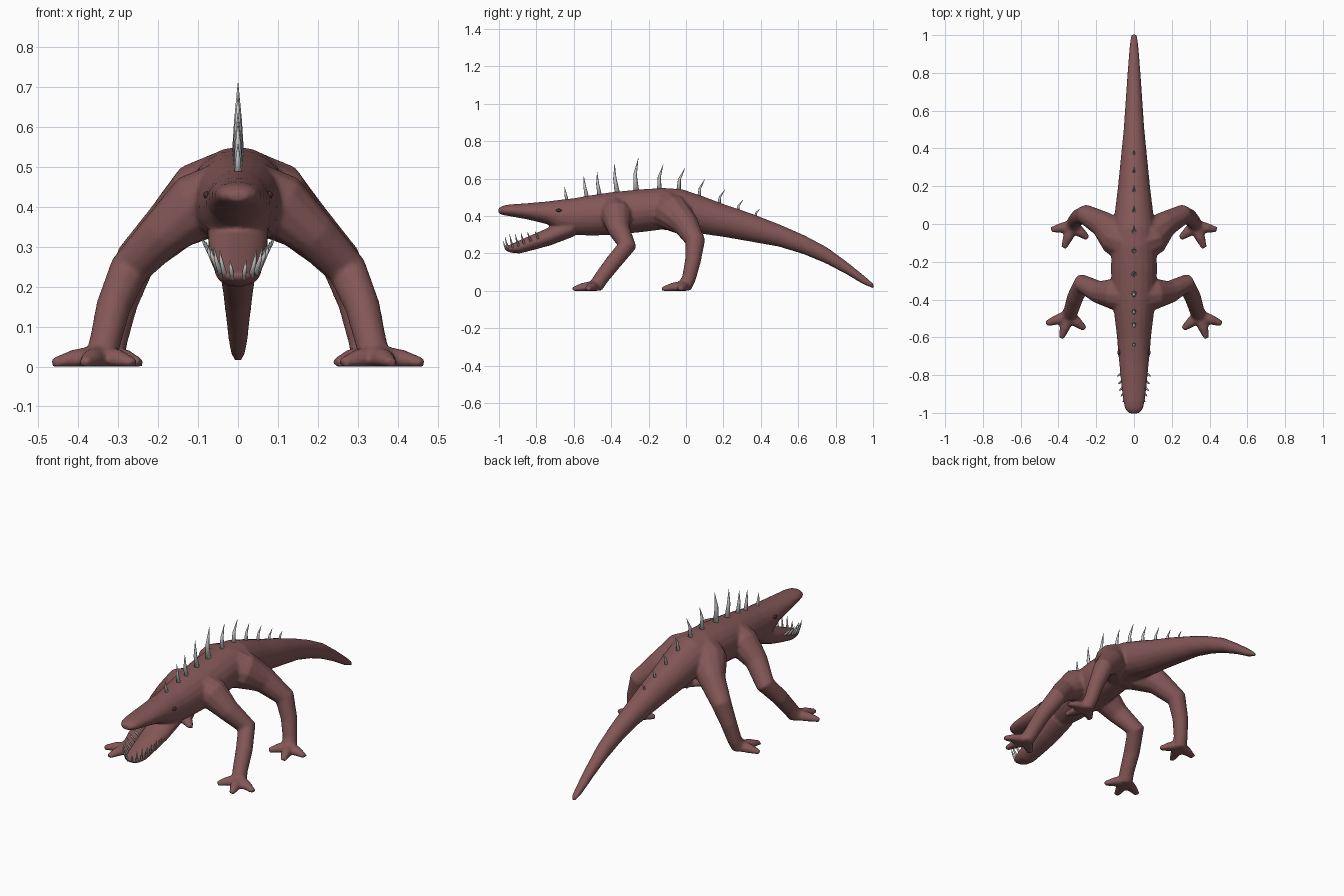
import bpy, bmesh, math
from mathutils import Vector

if "Cube" in bpy.data.objects:
    bpy.data.objects.remove(bpy.data.objects["Cube"])


def skin_rings(bm, rings):
    """Bridge a list of equally sized point rings and cap both ends."""
    vs = [[bm.verts.new(p) for p in r] for r in rings]
    n = len(vs[0])
    for a, b in zip(vs, vs[1:]):
        for i in range(n):
            j = (i + 1) % n
            bm.faces.new((a[i], a[j], b[j], b[i]))
    bm.faces.new(vs[0][::-1])
    bm.faces.new(vs[-1])


def trunk(bm, stations, sides=20):
    """Elliptical loft along y from (y, low z, high z, half width)."""
    ang = [2 * math.pi * i / sides for i in range(sides)]
    skin_rings(bm, [[(w * math.cos(a), y, (lo + hi) / 2 + (hi - lo) / 2 * math.sin(a)) for a in ang]
                    for y, lo, hi, w in stations])


def tube(bm, pts, ref, sides=12, flip=1, ground=False):
    """Round tube through (x, y, z, radius), optionally cut flat at z = 0."""
    P = [Vector((p[0] * flip, p[1], p[2])) for p in pts]
    rings = []
    for i, c in enumerate(P):
        t = (P[min(i + 1, len(P) - 1)] - P[max(i - 1, 0)]).normalized()
        u = t.cross(Vector(ref)).normalized()
        v = t.cross(u)
        ring = []
        for k in range(sides):
            a = 2 * math.pi * k / sides
            q = c + pts[i][3] * (math.cos(a) * u + math.sin(a) * v)
            if ground:
                q.z = max(q.z, 0)
            ring.append(q)
        rings.append(ring)
    skin_rings(bm, rings)


def finish(bm, name, mat=None):
    bmesh.ops.recalc_face_normals(bm, faces=bm.faces)
    me = bpy.data.meshes.new(name)
    bm.to_mesh(me)
    bm.free()
    for p in me.polygons:
        p.use_smooth = True
    ob = bpy.data.objects.new(name, me)
    bpy.context.collection.objects.link(ob)
    if mat:
        me.materials.append(mat)
    return ob


def colour(name, rgb):
    m = bpy.data.materials.new(name)
    m.diffuse_color = (*rgb, 1)
    m.use_nodes = True
    m.node_tree.nodes["Principled BSDF"].inputs["Base Color"].default_value = m.diffuse_color
    return m


hide = colour("hide", (0.23, 0.095, 0.095))
dark = colour("dark_eye", (0.07, 0.03, 0.03))

# Upper jaw, torso and tail
bm = bmesh.new()
trunk(bm, [(-1.003, .415, .44, .025), (-.98, .405, .455, .047), (-.94, .398, .462, .057),
           (-.85, .382, .468, .068), (-.74, .355, .478, .078), (-.67, .31, .487, .085),
           (-.6, .298, .495, .09), (-.5, .295, .512, .102), (-.4, .298, .527, .115),
           (-.25, .312, .542, .122), (-.12, .328, .55, .12), (-.02, .33, .543, .112),
           (.1, .302, .502, .097), (.2, .288, .464, .085), (.35, .262, .413, .07),
           (.5, .235, .355, .055), (.63, .195, .298, .046), (.75, .145, .235, .038),
           (.86, .087, .155, .03), (.95, .033, .083, .023), (1.003, .012, .037, .015)])

# Lower jaw
trunk(bm, [(-.968, .217, .236, .03), (-.94, .204, .247, .046), (-.89, .199, .27, .057),
           (-.8, .222, .309, .067), (-.72, .244, .345, .074), (-.6, .29, .40, .078)])

# Legs with palms, then three spread toes each
front = [(.03, -.38, .42, .095), (.11, -.37, .40, .083), (.19, -.36, .33, .06),
         (.275, -.315, .24, .05), (.312, -.39, .15, .044), (.332, -.455, .065, .04),
         (.345, -.485, .018, .04)]
hind = [(.03, -.1, .43, .11), (.095, -.07, .415, .098), (.165, 0, .355, .07),
        (.257, .05, .265, .053), (.293, .037, .16, .043), (.314, .015, .065, .038),
        (.325, -.01, .018, .04)]
front_tips = [(.465, -.527), (.385, -.605), (.26, -.555)]
hind_tips = [(.438, -.03), (.372, -.127), (.245, -.075)]
for s in (1, -1):
    for leg, tips in ((front, front_tips), (hind, hind_tips)):
        tube(bm, leg, (0, 1, 0), flip=s, ground=True)
        ax, ay = leg[-1][:2]
        for tx, ty in tips:
            mx, my = ax + (tx - ax) * .55, ay + (ty - ay) * .55
            tube(bm, [(ax, ay, .022, .034), (mx, my, .016, .027), (tx, ty, .006, .015)],
                 (0, 0, 1), flip=s, ground=True)

# Fuse everything into one smooth skin
body = finish(bm, "body", hide)
rm = body.modifiers.new("fuse", 'REMESH')
rm.mode = 'VOXEL'
rm.voxel_size = .008
rm.use_smooth_shade = True
sm = body.modifiers.new("soften", 'SMOOTH')
sm.factor = .5
sm.iterations = 4

# Back spikes: base y, base z, tip y, tip z
bm = bmesh.new()
for y, z, ty, tz in [(-.635, .485, -.65, .557), (-.528, .50, -.547, .612), (-.46, .51, -.475, .635),
                     (-.365, .52, -.382, .68), (-.265, .53, -.255, .71), (-.142, .54, -.122, .675),
                     (-.04, .535, -.005, .657), (.07, .505, .1, .595), (.175, .465, .208, .54),
                     (.275, .43, .305, .485), (.37, .40, .395, .437)]:
    h = tz - z
    r = .006 + .055 * h
    tube(bm, [(0, y, z - .01, r), (0, y - .06 * h + (ty - y) * .35, z + h * .5, r * .6),
              (0, ty, tz, .0008)], (1, 0, 0), sides=8)
finish(bm, "back_spikes")

# Lower teeth, leaning outward: base x, y, z and height
bm = bmesh.new()
for s in (1, -1):
    for x, y, z, h in [(.014, -.96, .228, .04), (.032, -.95, .232, .06), (.043, -.925, .238, .065),
                       (.05, -.895, .248, .055), (.056, -.865, .26, .052), (.06, -.83, .275, .042),
                       (.064, -.79, .29, .03)]:
        out = x * .42
        tube(bm, [(x, y, z - .008, .007), (x + out * .7, y - .012, z + h * .5, .0045),
                  (x + out, y - .018, z + h, .0006)], (0, 1, 0), sides=6, flip=s)
finish(bm, "lower_teeth")

# Eyes
bm = bmesh.new()
for s in (1, -1):
    ret = bmesh.ops.create_uvsphere(bm, u_segments=12, v_segments=8, radius=1)
    for v in ret["verts"]:
        v.co = Vector((v.co.x * .008 + s * .079, v.co.y * .016 - .68, v.co.z * .009 + .43))
finish(bm, "eyes", dark)
